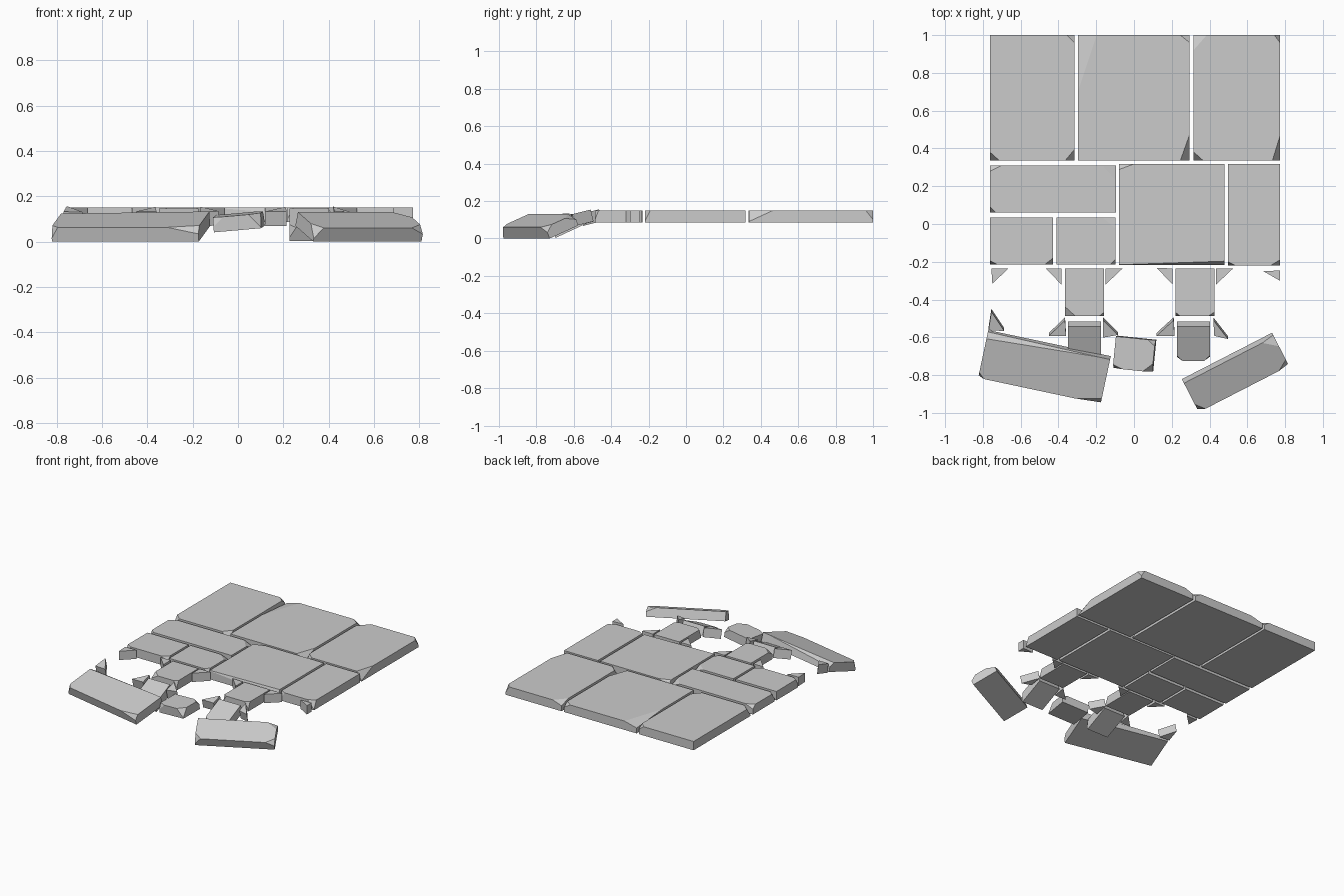
import bpy, bmesh
from math import radians
from mathutils import Vector, Euler

if "Cube" in bpy.data.objects:
    bpy.data.objects.remove(bpy.data.objects["Cube"])

T = 0.065      # stone thickness
ZC = 0.1185    # mid height of the level stones


def finish(name, bm, loc, rot=(0, 0, 0)):
    bmesh.ops.recalc_face_normals(bm, faces=bm.faces)
    me = bpy.data.meshes.new(name)
    bm.to_mesh(me)
    bm.free()
    ob = bpy.data.objects.new(name, me)
    ob.location = loc
    ob.rotation_euler = Euler([radians(a) for a in rot])
    bpy.context.collection.objects.link(ob)
    return ob


def cut(bm, co, no):
    """Slice off everything in front of a plane and close the hole."""
    geom = bm.verts[:] + bm.edges[:] + bm.faces[:]
    res = bmesh.ops.bisect_plane(bm, geom=geom, dist=1e-6, plane_co=co,
                                 plane_no=no, clear_outer=True)
    edges = [e for e in res["geom_cut"] if isinstance(e, bmesh.types.BMEdge)]
    bmesh.ops.holes_fill(bm, edges=edges, sides=0)


def stone(name, w, d, loc, rot=(0, 0, 0), chips=()):
    """Slab with top corners knocked off; chip = (side x, side y, dx, dy, dz)."""
    bm = bmesh.new()
    bmesh.ops.create_cube(bm, size=1)
    bmesh.ops.scale(bm, vec=(w, d, T), verts=bm.verts)
    for sx, sy, dx, dy, dz in chips:
        p = Vector((sx * w / 2 - sx * dx, sy * d / 2, T / 2))
        cut(bm, p, Vector((sx / dx, sy / dy, 1 / dz)).normalized())
    return finish(name, bm, loc, rot)


def flat(name, x0, x1, y0, y1, chips):
    return stone(name, x1 - x0, y1 - y0, ((x0 + x1) / 2, (y0 + y1) / 2, ZC), chips=chips)


def wedge(name, pts, pitch=0, z=ZC):
    """Small triangular fragment."""
    c = sum((Vector(p) for p in pts), Vector((0, 0))) / 3
    bm = bmesh.new()
    f = bm.faces.new([bm.verts.new((p[0] - c.x, p[1] - c.y, -T / 2)) for p in pts])
    r = bmesh.ops.extrude_face_region(bm, geom=[f])
    bmesh.ops.translate(bm, vec=(0, 0, T),
                        verts=[v for v in r["geom"] if isinstance(v, bmesh.types.BMVert)])
    return finish(name, bm, (c.x, c.y, z), (pitch, 0, 0))


# back row of large paving slabs
flat("back_slab_left", -0.762, -0.315, 0.335, 1.0,
     [(1, -1, .05, .06, .06), (-1, -1, .05, .045, .06), (1, 1, .04, .04, .03)])
flat("back_slab_middle", -0.297, 0.295, 0.335, 1.0,
     [(-1, 1, .10, .30, .025), (1, -1, .05, .14, .06), (1, 1, .05, .04, .03)])
flat("back_slab_right", 0.315, 0.773, 0.337, 1.0,
     [(-1, 1, .07, .08, .025), (1, -1, .04, .13, .06), (-1, -1, .05, .045, .06),
      (1, 1, .03, .04, .05)])

# middle rows
flat("long_slab", -0.762, -0.096, 0.06, 0.31,
     [(1, 1, .07, .08, .03), (-1, -1, .03, .03, .04), (-1, 1, .06, .03, .025)])
flat("square_slab", -0.08, 0.478, -0.217, 0.318,
     [(1, -1, .60, .02, .05), (-1, 1, .08, .03, .03)])
flat("right_slab", 0.497, 0.773, -0.22, 0.318,
     [(1, -1, .05, .03, .06), (-1, -1, .04, .02, .05)])
flat("small_slab_left", -0.762, -0.428, -0.215, 0.035,
     [(1, -1, .045, .035, .06), (-1, -1, .04, .02, .04)])
flat("small_slab_right", -0.411, -0.097, -0.215, 0.035,
     [(1, 1, .07, .06, .025), (1, -1, .03, .03, .05)])

# two narrow stones before the break
flat("narrow_stone_left", -0.366, -0.158, -0.487, -0.235,
     [(-1, -1, .055, .05, .03), (1, -1, .025, .02, .05)])
flat("narrow_stone_right", 0.219, 0.425, -0.487, -0.235,
     [(1, -1, .03, .02, .05), (-1, -1, .025, .02, .05)])

# sloping stones that slide off the edge
for side, x in (("left", -0.262), ("right", 0.314)):
    stone("sloping_stone_" + side, 0.175, 0.20, (x, -0.62, 0.075), (25, 0, 0),
          [(1, -1, .03, .03, .05), (-1, -1, .03, .03, .05)])

# loose tilted stones lying in front
stone("fallen_slab_left", 0.663, 0.25, (-0.474, -0.757, 0.066), (16, 0, -12),
      [(-1, -1, .03, .03, .05), (-1, 1, .6, .03, .03), (1, -1, .14, .03, .03)])
stone("fallen_slab_right", 0.537, 0.186, (0.537, -0.786, 0.065), (22, 0, 27.2),
      [(-1, -1, .04, .05, .05), (1, 1, .07, .06, .03), (1, -1, .06, .04, .03)])
stone("fallen_stone_middle", 0.21, 0.17, (0.003, -0.688, 0.088), (4, -5, -6),
      [(1, -1, .05, .045, .06), (-1, -1, .05, .02, .04), (1, 1, .04, .03, .03)])

# triangular fragments: level row, then the tipping row
upper = [[(-.755, -.235), (-.665, -.235), (-.75, -.317)],
         [(-.467, -.235), (-.385, -.235), (-.385, -.32)],
         [(-.15, -.235), (-.06, -.235), (-.15, -.32)],
         [(.12, -.233), (.205, -.235), (.205, -.32)],
         [(.435, -.235), (.525, -.235), (.435, -.32)],
         [(.685, -.25), (.772, -.246), (.772, -.3)]]
lower = [[(-.755, -.455), (-.77, -.555), (-.687, -.56)],
         [(-.45, -.585), (-.365, -.5), (-.36, -.585)],
         [(-.165, -.5), (-.085, -.58), (-.165, -.595)],
         [(.12, -.585), (.21, -.5), (.215, -.585)],
         [(.42, -.5), (.425, -.585), (.497, -.602)]]
for i, p in enumerate(upper):
    wedge(f"fragment_{i + 1}", p)
for i, p in enumerate(lower):
    wedge(f"tipped_fragment_{i + 1}", p, 14, 0.108)
